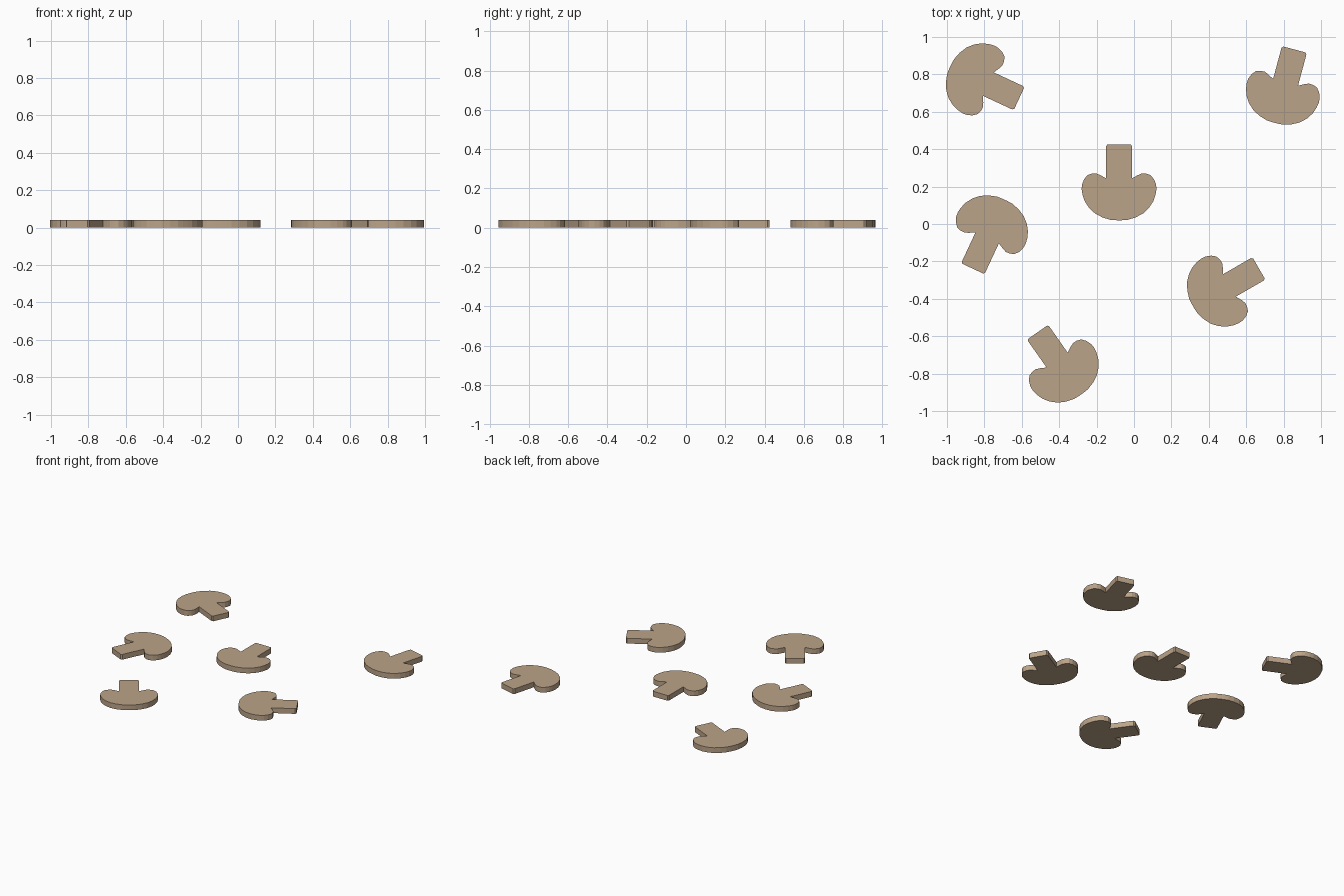
import bpy, bmesh
from math import radians

if "Cube" in bpy.data.objects:
    bpy.data.objects.remove(bpy.data.objects["Cube"])

THICK = 0.04

# Right half of the mushroom outline (stem up), from stem tip to cap bottom
half = [(0.062, 0.203), (0.069, 0.193), (0.069, 0.021), (0.100, 0.038),
        (0.122, 0.047), (0.145, 0.046), (0.169, 0.038), (0.187, 0.016),
        (0.198, -0.012), (0.200, -0.036), (0.195, -0.068), (0.183, -0.102),
        (0.160, -0.137), (0.128, -0.167), (0.088, -0.188), (0.045, -0.201),
        (0.014, -0.203)]
outline = half + [(-x, y) for x, y in reversed(half)]

# Flat extruded plate shared by all pieces
bm = bmesh.new()
face = bm.faces.new([bm.verts.new((x, y, 0)) for x, y in outline])
ext = bmesh.ops.extrude_face_region(bm, geom=[face], use_keep_orig=True)
top = [v for v in ext["geom"] if isinstance(v, bmesh.types.BMVert)]
bmesh.ops.translate(bm, verts=top, vec=(0, 0, THICK))
bmesh.ops.recalc_face_normals(bm, faces=bm.faces)
mesh = bpy.data.meshes.new("mushroom_plate")
bm.to_mesh(mesh)
bm.free()

mat = bpy.data.materials.new("tan")
mat.diffuse_color = (0.50, 0.37, 0.25, 1)
mat.use_nodes = True
mat.node_tree.nodes["Principled BSDF"].inputs["Base Color"].default_value = mat.diffuse_color
mesh.materials.append(mat)

# Scattered pieces: x, y, turn in degrees
places = [(-0.08, 0.223, 0), (0.805, 0.737, -15), (-0.798, 0.757, -115),
          (-0.776, -0.055, 155), (0.492, -0.339, -60), (-0.399, -0.745, 35)]
for i, (x, y, turn) in enumerate(places, 1):
    ob = bpy.data.objects.new(f"mushroom_piece_{i}", mesh)
    ob.location = (x, y, 0)
    ob.rotation_euler.z = radians(turn)
    bpy.context.collection.objects.link(ob)
